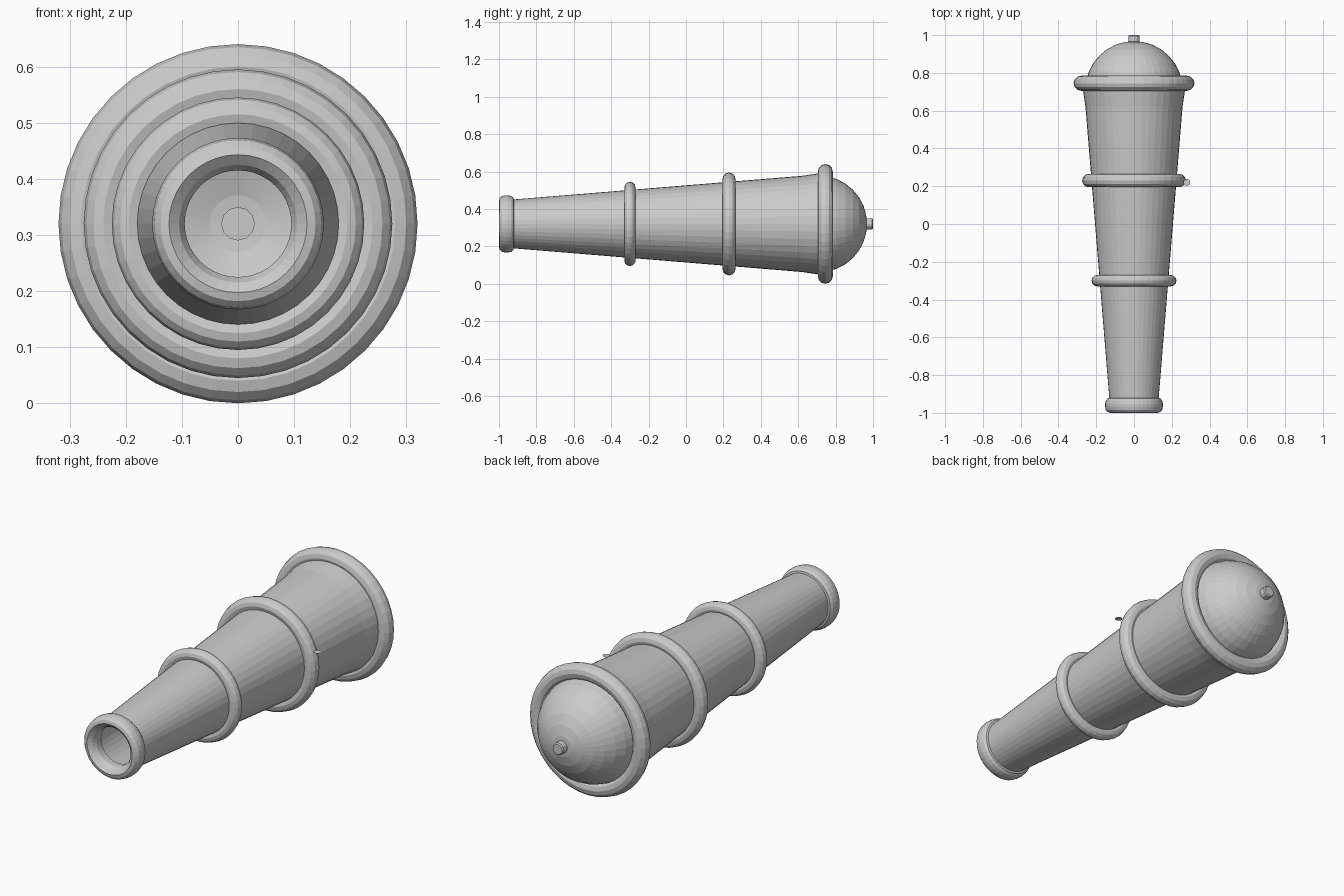
import bpy, bmesh
from math import sin, cos, pi

if "Cube" in bpy.data.objects:
    bpy.data.objects.remove(bpy.data.objects["Cube"])

AXIS_Z = 0.32   # height of the barrel's centre line
SIDES = 40


def lathe(name, profile, sides=SIDES, closed=False):
    """Spin (radius, y) points around the barrel's centre line."""
    bm = bmesh.new()
    rings = []
    for r, y in profile:
        if r == 0:
            rings.append([bm.verts.new((0, y, AXIS_Z))] * sides)
        else:
            rings.append([bm.verts.new((r * sin(2 * pi * i / sides), y,
                                        AXIS_Z + r * cos(2 * pi * i / sides)))
                          for i in range(sides)])
    pairs = list(zip(rings, rings[1:]))
    if closed:
        pairs.append((rings[-1], rings[0]))
    for a, b in pairs:
        for i in range(sides):
            j = (i + 1) % sides
            quad = dict.fromkeys((a[i], a[j], b[j], b[i]))
            bm.faces.new(list(quad))
    bmesh.ops.recalc_face_normals(bm, faces=bm.faces)
    me = bpy.data.meshes.new(name)
    bm.to_mesh(me)
    bm.free()
    ob = bpy.data.objects.new(name, me)
    bpy.context.collection.objects.link(ob)
    return ob


def band(name, y, outer, half):
    """Rounded reinforcing ring."""
    n = 12
    lathe(name, [(outer - half + half * cos(2 * pi * k / n),
                  y + half * sin(2 * pi * k / n)) for k in range(n)], closed=True)


# Hollow tapered barrel with a slight flare at the breech
lathe("barrel", [(0.13, -0.93), (0.257, 0.62), (0.266, 0.68), (0.274, 0.74)])

# Muzzle lip, rounded outside and bevelled into the bore
lathe("muzzle_lip", [(0.095, -0.93), (0.095, -0.965), (0.105, -0.985), (0.123, -1.0),
                     (0.138, -0.996), (0.149, -0.984), (0.153, -0.965), (0.153, -0.952),
                     (0.149, -0.934), (0.14, -0.923), (0.125, -0.919)], closed=True)

# Reinforcing rings
band("front_ring", -0.30, 0.225, 0.03)
band("middle_ring", 0.23, 0.275, 0.035)
band("breech_ring", 0.745, 0.32, 0.04)

# Domed breech
R = 0.258
lathe("breech_dome", [(R * cos(k * pi / 16) if k < 8 else 0, 0.71 + R * sin(k * pi / 16))
                      for k in range(9)])

# Knob at the rear
lathe("rear_knob", [(0, 0.95), (0.03, 0.95), (0.03, 0.994), (0.025, 1.0), (0, 1.0)], sides=12)

# Small flat disc beside the middle ring
bpy.ops.mesh.primitive_circle_add(vertices=16, radius=0.018, fill_type='NGON',
                                  location=(0.28, 0.22, 0.41))
bpy.context.object.name = "side_disc"
